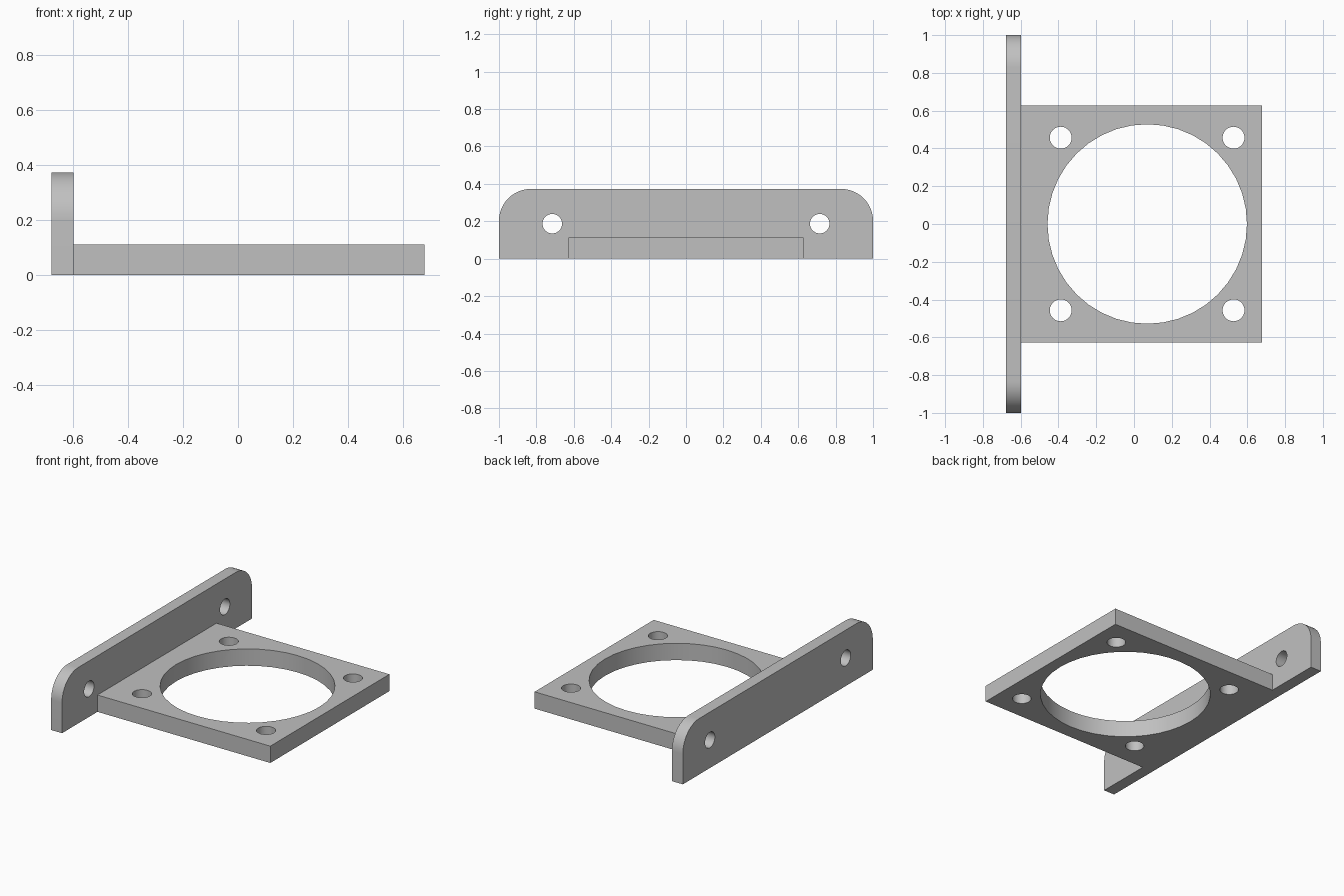
import bpy
import bmesh
from math import cos, sin, pi
from mathutils import Vector, Matrix

default = bpy.data.objects.get("Cube")
if default:
    bpy.data.objects.remove(default, do_unlink=True)

HALF_X = 0.677          # half of the overall depth
INNER_X = -0.597        # inner face of the upright flange
FLANGE_H, PLATE_H = 0.373, 0.112
PLATE_Y = 0.627
CORNER = 0.17

grey = bpy.data.materials.new("plain grey")
grey.use_nodes = True
colour = (0.53, 0.53, 0.53, 1)
grey.diffuse_color = colour
grey.node_tree.nodes["Principled BSDF"].inputs["Base Color"].default_value = colour


def make_object(name, bm):
    bmesh.ops.recalc_face_normals(bm, faces=bm.faces)
    mesh = bpy.data.meshes.new(name)
    bm.to_mesh(mesh)
    bm.free()
    mesh.materials.append(grey)
    obj = bpy.data.objects.new(name, mesh)
    bpy.context.collection.objects.link(obj)
    return obj


def prism(name, outline, offset):
    """Extrude a closed outline along the offset."""
    bm = bmesh.new()
    face = bm.faces.new([bm.verts.new(p) for p in outline])
    extruded = bmesh.ops.extrude_face_region(bm, geom=[face], use_keep_orig=True)
    moved = [v for v in extruded["geom"] if isinstance(v, bmesh.types.BMVert)]
    bmesh.ops.translate(bm, verts=moved, vec=Vector(offset))
    return make_object(name, bm)


def add_pin(bm, centre, radius, segments, along_x=False):
    matrix = Matrix.Translation(centre)
    if along_x:
        matrix = matrix @ Matrix.Rotation(pi / 2, 4, "Y")
    bmesh.ops.create_cone(bm, cap_ends=True, segments=segments, radius1=radius,
                          radius2=radius, depth=0.4, matrix=matrix)


def combine(target, other, operation):
    """Apply a boolean and remove the helper."""
    other.hide_render = True
    mod = target.modifiers.new(operation.lower(), "BOOLEAN")
    mod.operation, mod.solver, mod.object = operation, "EXACT", other
    bpy.context.view_layer.objects.active = target
    bpy.ops.object.modifier_apply(modifier=mod.name)
    bpy.data.objects.remove(other, do_unlink=True)


# Upright flange with two rounded top corners
arc = [(1 - CORNER + CORNER * cos(a), FLANGE_H - CORNER + CORNER * sin(a))
       for a in (i * pi / 24 for i in range(13))]
half = [(1, 0)] + arc
profile = half + [(-y, z) for y, z in reversed(half)]
bracket = prism("mounting_bracket", [(-HALF_X, y, z) for y, z in profile],
                (INNER_X + HALF_X, 0, 0))

# Horizontal plate, rooted inside the flange
root = INNER_X - 0.04
plate = prism("plate", [(root, -PLATE_Y, 0), (HALF_X, -PLATE_Y, 0),
                        (HALF_X, PLATE_Y, 0), (root, PLATE_Y, 0)], (0, 0, PLATE_H))
combine(bracket, plate, "UNION")

# Large opening, four plate screw holes and two flange screw holes
pins = bmesh.new()
add_pin(pins, (0.07, 0, PLATE_H / 2), 0.528, 40)
for side in (-1, 1):
    for x in (-0.388, 0.527):
        add_pin(pins, (x, side * 0.457, PLATE_H / 2), 0.058, 32)
    add_pin(pins, (-0.637, side * 0.715, 0.187), 0.052, 32, along_x=True)
combine(bracket, make_object("hole_cutters", pins), "DIFFERENCE")

# Smooth the curved walls, keep the edges sharp
bpy.ops.object.select_all(action="DESELECT")
bracket.select_set(True)
bpy.context.view_layer.objects.active = bracket
bpy.ops.object.shade_smooth_by_angle(angle=pi / 6)
